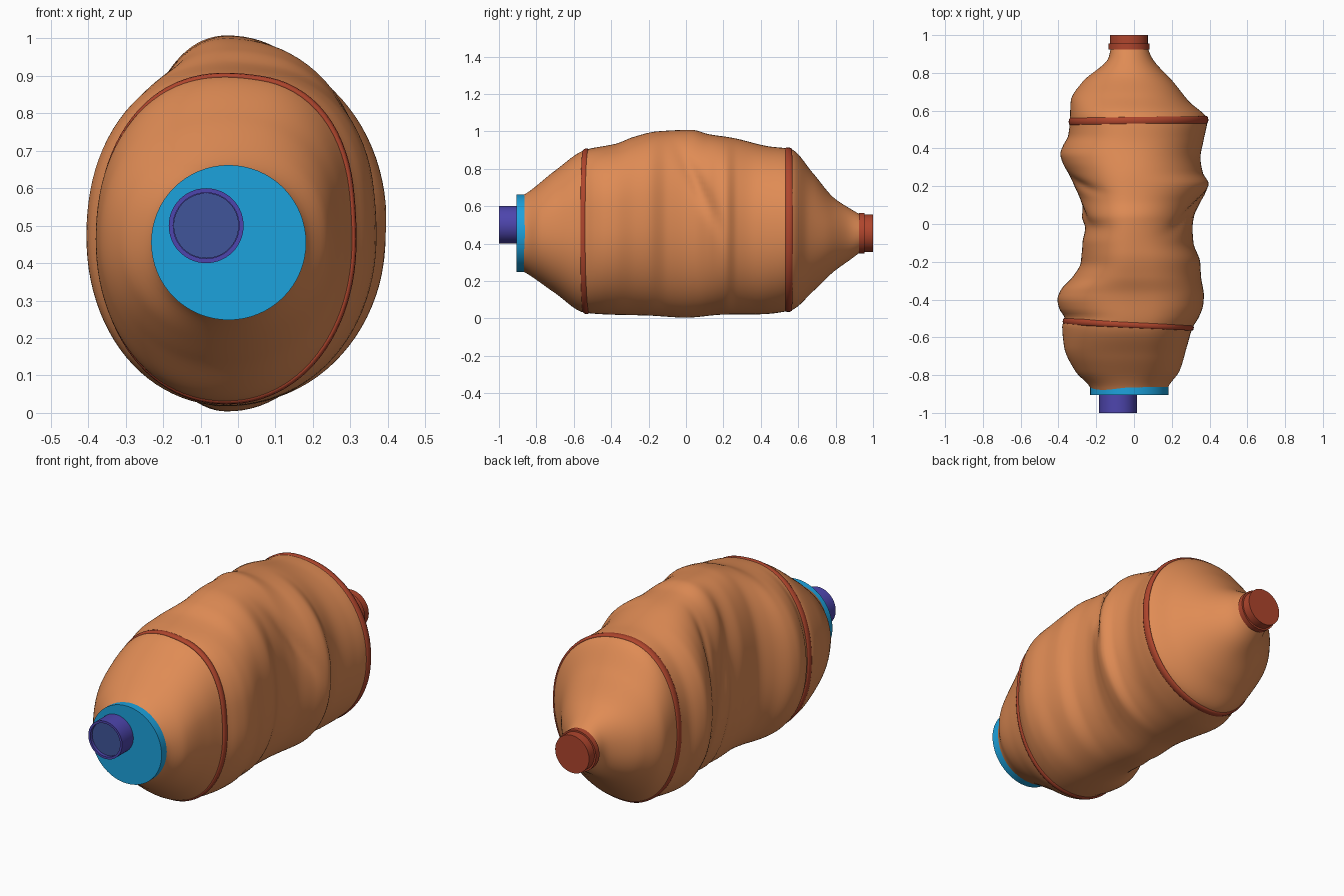
import bpy, bmesh, math

if "Cube" in bpy.data.objects:
    bpy.data.objects.remove(bpy.data.objects["Cube"])

def mat(name, c):
    m = bpy.data.materials.new(name)
    m.diffuse_color = (*c, 1)
    m.use_nodes = True
    m.node_tree.nodes["Principled BSDF"].inputs["Base Color"].default_value = m.diffuse_color
    return m

ORANGE = mat("orange_shell", (0.74, 0.26, 0.09))
RED = mat("red_trim", (0.43, 0.06, 0.026))
BLUE = mat("blue_disc", (0.012, 0.36, 0.72))
PURPLE = mat("purple_tube", (0.075, 0.06, 0.42))
INNER = mat("tube_inside", (0.05, 0.09, 0.32))
X0 = -0.03

# Crushed silhouette: left edge, right edge, top and bottom along y
LEFT = [(-.88, -.225), (-.86, -.235), (-.78, -.31), (-.65, -.37), (-.54, -.38), (-.50, -.367),
        (-.45, -.395), (-.40, -.405), (-.35, -.388), (-.28, -.325), (-.2, -.282), (-.1, -.28),
        (-.02, -.26), (.04, -.28), (.12, -.285), (.2, -.315), (.27, -.35), (.33, -.38),
        (.37, -.39), (.41, -.378), (.47, -.348), (.54, -.34),
        (.65, -.335), (.75, -.275), (.88, -.135), (.94, -.122)]
RIGHT = [(-.88, .175), (-.86, .182), (-.78, .24), (-.65, .28), (-.55, .31), (-.49, .345),
         (-.43, .366), (-.38, .37), (-.28, .355), (-.2, .35), (-.1, .315), (-.02, .31), (.04, .318),
         (.12, .355), (.17, .385), (.21, .398), (.27, .365), (.35, .352), (.45, .37), (.55, .388),
         (.65, .29), (.75, .21), (.88, .095), (.94, .07)]
TOP = [(-.88, .655), (-.86, .665), (-.7, .79), (-.54, .9), (-.37, .935), (-.28, .97), (-.15, 1.0),
       (.03, 1.008), (.12, .985), (.25, .965), (.44, .92), (.56, .905), (.68, .775),
       (.79, .645), (.88, .585), (.94, .55)]
BOTTOM = [(-.88, .255), (-.86, .245), (-.7, .135), (-.54, .03), (-.4, .02), (-.2, .015), (0, .004),
          (.2, .02), (.4, .022), (.56, .043), (.68, .145), (.79, .25), (.88, .315), (.94, .36)]
# Squareness of the upper right quarter along y
POWER = [(-.88, 2), (-.7, 2.3), (-.5, 2.55), (-.2, 2.3), (.1, 2.1), (.5, 2.1), (.94, 2)]

def interp(tab, y):
    """Smooth Hermite interpolation with limited slopes."""
    y = min(max(y, tab[0][0]), tab[-1][0])
    i = next(k for k in range(len(tab) - 1) if y <= tab[k + 1][0])
    sec = lambda k: (tab[k + 1][1] - tab[k][1]) / (tab[k + 1][0] - tab[k][0])
    def slope(k):
        if k == 0 or k == len(tab) - 1:
            return sec(min(k, len(tab) - 2))
        a, b = sec(k - 1), sec(k)
        return 0 if a * b <= 0 else 2 * a * b / (a + b)
    (y0, a), (y1, b) = tab[i], tab[i + 1]
    h = y1 - y0
    t = (y - y0) / h
    return (a * (2*t**3 - 3*t**2 + 1) + b * (3*t**2 - 2*t**3)
            + h * (slope(i) * (t**3 - 2*t**2 + t) + slope(i + 1) * (t**3 - t**2)))

# Side folds: y, height, depth, side, width in y, slant
FOLDS = [(.06, .72, .025, 1, .04, -.5), (.05, .62, .02, -1, .045, -.2),
         (.2, .78, .02, -1, .03, -.2), (-.12, .4, .012, -1, .06, .1)]

def surf(y, a, grow=0.0):
    c, s = math.cos(a), math.sin(a)
    top, bot = interp(TOP, y), interp(BOTTOM, y)
    zc, rz = (top + bot) / 2, (top - bot) / 2
    rx = interp(RIGHT, y) - X0 if c > 0 else X0 - interp(LEFT, y)
    w = min(1, abs(c * s) * 3)
    n = interp(POWER, y) if c > 0 and s > 0 else 2.15 if s > 0 else 2.08
    n = 2.1 * (1 - w) + n * w
    r = (abs(c)**n + abs(s)**n) ** (-1 / n)
    x, z = X0 + (rx + grow) * c * r, zc + (rz + grow) * s * r
    for fy, fz, d, side, wy, sl in FOLDS:
        if side * c > 0:
            u = (y - fy - sl * (z - fz)) / wy
            x -= side * d * abs(c) * math.exp(-u*u - ((z - fz) / .2)**2)
    return (x, y, z)

def loft(name, rows, material, closed=False, angle=35):
    bm = bmesh.new()
    vs = [[bm.verts.new(p) for p in row] for row in rows]
    m, n = len(vs), len(vs[0])
    for i in range(m if closed else m - 1):
        for j in range(n):
            bm.faces.new((vs[i][j], vs[i][(j+1) % n], vs[(i+1) % m][(j+1) % n], vs[(i+1) % m][j]))
    if not closed:
        bm.faces.new(vs[0])
        bm.faces.new(vs[-1])
    bmesh.ops.recalc_face_normals(bm, faces=bm.faces)
    me = bpy.data.meshes.new(name)
    bm.to_mesh(me)
    bm.free()
    ob = bpy.data.objects.new(name, me)
    bpy.context.collection.objects.link(ob)
    me.materials.append(material)
    bpy.context.view_layer.objects.active = ob
    ob.select_set(True)
    bpy.ops.object.shade_smooth_by_angle(angle=math.radians(angle))
    ob.select_set(False)
    return ob

def lathe(name, x, z, profile, material, n=64):
    ang = [2 * math.pi * k / n for k in range(n)]
    return loft(name, [[(x + r*math.cos(a), y, z + r*math.sin(a)) for a in ang]
                       for y, r in profile], material)

# Crumpled shell
N = 96
ANG = [2 * math.pi * k / N for k in range(N)]
loft("crushed_body", [[surf(-.88 + 1.82 * i / 130, a) for a in ANG] for i in range(131)], ORANGE, angle=60)

# Raised bands, following the shell
def band(name, y, half, tilt):
    rows = []
    for k in range(10):
        t = 2 * math.pi * k / 10
        row = []
        for a in ANG:
            p = surf(y + tilt * math.cos(a), a, .010 * math.cos(t) - .004)
            row.append((p[0], p[1] + half * math.sin(t), p[2]))
        rows.append(row)
    loft(name, rows, RED, closed=True, angle=60)

band("front_band", -.532, .018, -.016)
band("rear_band", .546, .021, .005)

# Front disc and tube with recessed inside
lathe("front_disc", -.025, .455, [(-.905, .207), (-.86, .207)], BLUE)
lathe("front_tube", -.085, .5, [(-.89, .1), (-1, .1), (-1, .088), (-.98, .088)], PURPLE)
lathe("tube_inside", -.085, .5, [(-.97, .087), (-.985, .087)], INNER)

# Rear stopper with collar
lathe("rear_collar", -.027, .455, [(.925, .109), (.955, .109)], RED)
lathe("rear_stopper", -.027, .455, [(.95, .1), (1, .1)], RED)
